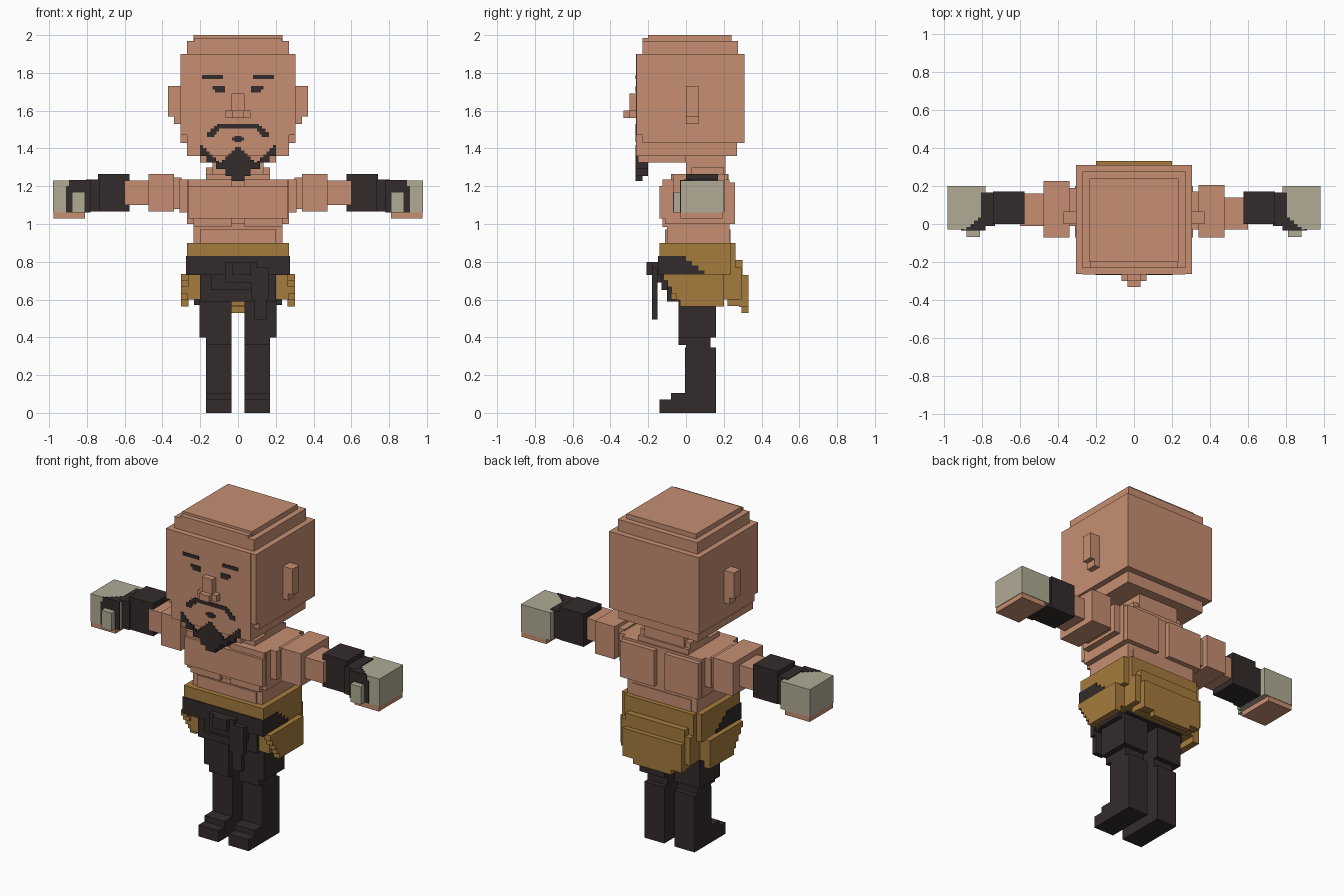
import bpy, bmesh


def material(name, rgb):
    m = bpy.data.materials.new(name)
    m.diffuse_color = (*rgb, 1)
    return m


SKIN = material("skin", (0.57, 0.275, 0.17))
DARK = material("dark cloth", (0.034, 0.024, 0.025))
GOLD = material("gold cloth", (0.38, 0.20, 0.047))
BEIGE = material("beige wrap", (0.44, 0.41, 0.30))


def part(name, mat, boxes, mirror=False):
    """One object from boxes (x0, x1, y0, y1, z0, z1); mirror copies them across x."""
    bm = bmesh.new()
    boxes = list(boxes)
    if mirror:
        boxes += [(-b[1], -b[0]) + tuple(b[2:]) for b in boxes]
    for x0, x1, y0, y1, z0, z1 in boxes:
        made = bmesh.ops.create_cube(bm, size=1)["verts"]
        for v in made:
            v.co = (x1 if v.co.x > 0 else x0, y1 if v.co.y > 0 else y0, z1 if v.co.z > 0 else z0)
    mesh = bpy.data.meshes.new(name)
    bm.to_mesh(mesh)
    bm.free()
    mesh.materials.append(mat)
    ob = bpy.data.objects.new(name, mesh)
    bpy.context.collection.objects.link(ob)
    return ob


def wide(hx, *rest):
    """Box centred on x = 0."""
    return (-hx, hx) + rest


# Head with stepped crown and jaw
part("head", SKIN, [
    wide(0.305, -0.23, 0.31, 1.43, 1.90), wide(0.27, -0.265, 0.27, 1.36, 1.90),
    wide(0.305, -0.262, 0.31, 1.47, 1.90),
    wide(0.27, -0.23, 0.275, 1.90, 1.97), wide(0.235, -0.20, 0.24, 1.97, 2.0),
    wide(0.23, -0.23, 0.24, 1.93, 1.985),
    wide(0.20, -0.255, 0.0, 1.325, 1.37)])
part("ears", SKIN, [(0.30, 0.37, 0.0, 0.065, 1.57, 1.73),
                    (0.30, 0.34, 0.0, 0.065, 1.53, 1.58)], True)
part("nose", SKIN, [wide(0.035, -0.30, -0.25, 1.56, 1.69),
                    wide(0.065, -0.30, -0.25, 1.56, 1.60),
                    wide(0.033, -0.33, -0.29, 1.56, 1.60)])

# Painted face details
F0, F1 = -0.268, -0.262
part("eyebrows", DARK, [(0.08, 0.19, F0, F1, 1.768, 1.79)], True)
part("eyes", DARK, [(0.07, 0.135, F0, F1, 1.712, 1.73),
                    (0.07, 0.122, F0, F1, 1.697, 1.715)], True)
part("moustache", DARK, [(0.0, 0.11, F0, F1, 1.505, 1.53), (0.10, 0.128, F0, F1, 1.49, 1.52),
                         (0.115, 0.145, F0, F1, 1.475, 1.505),
                         (0.125, 0.165, F0, F1, 1.46, 1.487)], True)
part("lip_patch", DARK, [wide(0.032, F0, F1, 1.443, 1.458), wide(0.018, F0, F1, 1.434, 1.466)])

# Beard: narrow columns with a W-shaped top and a stepped point below
beard = []
STEP = 0.0168
for i in range(12):
    x = i * STEP
    mid = x + STEP / 2
    top = 1.32 + 0.10 * abs(mid - 0.095) / 0.10
    low = 1.228 if mid < 0.034 else 1.255 if mid < 0.07 else 1.29 if mid < 0.12 else 1.325 if mid < 0.17 else 1.36
    beard.append((x, x + STEP, F0, F1, min(low, top), top))
    if low < 1.36:
        back = -0.23 if low < 1.25 else -0.20
        beard.append((x, x + STEP, -0.267, back, low, min(top, 1.36)))
part("beard", DARK, beard, True)

# Neck and torso
part("neck", SKIN, [wide(0.135, 0.0, 0.21, 1.22, 1.40), wide(0.17, 0.03, 0.20, 1.22, 1.30),
                    wide(0.17, 0.07, 0.22, 1.37, 1.40)])
part("torso", SKIN, [
    wide(0.235, -0.10, 0.23, 0.88, 1.06), wide(0.27, -0.11, 0.23, 1.0, 1.235),
    wide(0.17, -0.08, 0.22, 1.22, 1.265), wide(0.20, -0.11, 0.235, 0.88, 0.97)])
part("chest_and_back_plates", SKIN, [
    (0.0, 0.265, -0.14, -0.09, 1.03, 1.20), (0.035, 0.265, -0.125, -0.09, 1.19, 1.235),
    (0.035, 0.235, -0.125, -0.09, 0.985, 1.04),
    (0.035, 0.265, 0.22, 0.26, 1.0, 1.22), (0.26, 0.31, -0.07, 0.20, 1.06, 1.235)], True)

# Arms, cuffs and hands; the two sides sit slightly apart in depth
for side, s, d in (("right", 1, 0.0), ("left", -1, 0.02)):
    def arm(name, mat, boxes, off=d):
        part(side + "_" + name, mat, [
            (min(s * b[0], s * b[1]), max(s * b[0], s * b[1]), b[2] + off, b[3] + off, b[4], b[5])
            for b in boxes])
    arm("shoulder", SKIN, [(0.30, 0.43, -0.03, 0.17, 1.08, 1.245),
                           (0.34, 0.475, -0.07 - d, 0.205, 1.065, 1.265)])
    arm("upper_arm", SKIN, [(0.46, 0.60, -0.03, 0.14, 1.10, 1.23)])
    arm("cuff", DARK, [(0.575, 0.74, 0.0, 0.17, 1.065, 1.265),
                       (0.73, 0.805, -0.01, 0.165, 1.065, 1.235)], 0)
    arm("hand", BEIGE, [(0.78, 0.98, -0.03, 0.20, 1.06, 1.23),
                        (0.81, 0.88, -0.067, -0.02, 1.06, 1.17)], 0)
    arm("fingers", SKIN, [(0.81, 0.977, -0.03, 0.197, 1.03, 1.062)], 0)
    # Dark diagonal patch on top and front of the hand
    arm("hand_patch", DARK,
        [(0.78, 0.88 - 0.02 * i, -0.033 + 0.017 * i, -0.016 + 0.017 * i, 1.20, 1.234) for i in range(5)]
        + [(0.78, 0.91, -0.033, -0.028, 1.062, 1.20), (0.78, 0.895, -0.033, -0.028, 1.19, 1.234)], 0)

# Gold waistband, stepped seat and rear flap
part("waist_cloth", GOLD, [
    wide(0.27, -0.14, 0.235, 0.73, 0.90), wide(0.235, 0.20, 0.262, 0.62, 0.90),
    wide(0.235, 0.0, 0.23, 0.60, 0.75), wide(0.20, 0.22, 0.30, 0.565, 0.81),
    wide(0.20, 0.28, 0.33, 0.56, 0.73), wide(0.13, 0.295, 0.33, 0.53, 0.60),
    wide(0.235, 0.22, 0.295, 0.60, 0.77)])
# Side flaps narrow toward the bottom
flaps = [(0.20, 0.27, -0.08, 0.20, 0.60, 0.735)]
for i in range(5):
    flaps.append((0.262, 0.303, -0.12 + 0.022 * i, 0.20, 0.70 - 0.0345 * i, 0.735 - 0.0345 * i))
part("side_flaps", GOLD, flaps, True)

# Dark belt with slanting side ends
part("belt", DARK, [wide(0.274, -0.147, 0.0 + 0.033 * i, 0.805 - 0.025 * i, 0.83 - 0.025 * i)
                    for i in range(4)])
part("belt_knot", DARK, [(-0.07, 0.10, -0.18, -0.13, 0.69, 0.80),
                         (-0.03, 0.07, -0.21, -0.17, 0.73, 0.80)])
part("hanging_sash", DARK, [(0.07, 0.165, -0.18, -0.15, 0.60, 0.77),
                            (0.085, 0.15, -0.18, -0.15, 0.495, 0.61)])

# Trousers, legs and feet
part("hips", DARK, [wide(0.20, -0.10, 0.18, 0.59, 0.74), wide(0.14, -0.13, 0.0, 0.65, 0.75)])
part("thighs", DARK, [(0.035, 0.203, -0.04, 0.16, 0.40, 0.66),
                      (0.18, 0.232, -0.02, 0.14, 0.57, 0.66),
                      (0.035, 0.17, -0.04, 0.13, 0.36, 0.41)], True)
part("lower_legs", DARK, [(0.035, 0.17, -0.005, 0.16, 0.0, 0.345),
                          (0.035, 0.17, 0.0, 0.13, 0.33, 0.38)], True)
part("feet", DARK, [(0.035, 0.17, -0.14, 0.01, 0.0, 0.07),
                    (0.035, 0.17, -0.08, 0.01, 0.06, 0.105)], True)
